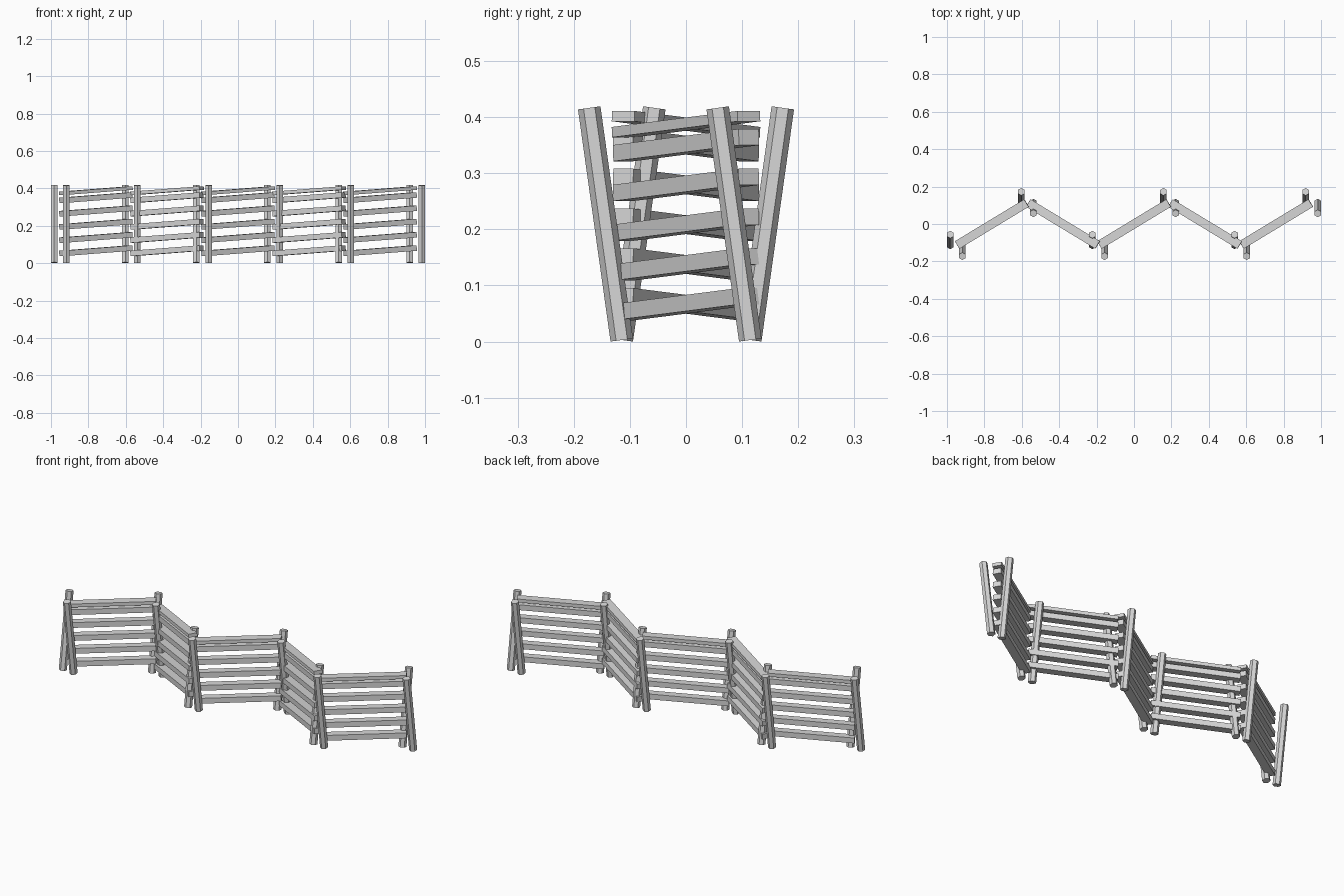
import bpy, math
from mathutils import Vector, Matrix

if "Cube" in bpy.data.objects:
    bpy.data.objects.remove(bpy.data.objects["Cube"])

wood = bpy.data.materials.new("weathered_grey")
wood.diffuse_color = (0.68, 0.68, 0.68, 1)
wood.use_nodes = True
wood.node_tree.nodes["Principled BSDF"].inputs["Base Color"].default_value = wood.diffuse_color

STEP = 0.38          # joint spacing along x
POST_Y = 0.1145      # post foot offset from the centre line
LEAN = 0.058         # sideways travel of a post from foot to top
POST_R = 0.0202
RAIL_Y = 0.112       # rail end offset from the centre line


def finish(name):
    ob = bpy.context.object
    ob.name = name
    ob.data.materials.append(wood)
    return ob


def post(name, x, y0, y1):
    """Six-sided leaning post, points facing front and back."""
    a, b = Vector((x, y0, 0.0028)), Vector((x, y1, 0.4165))
    d = b - a
    bpy.ops.mesh.primitive_cylinder_add(vertices=6, radius=POST_R, depth=d.length)
    ob = finish(name)
    tilt = -math.atan2(d.y, d.z)
    ob.matrix_world = Matrix.Translation((a + b) / 2) @ Matrix.Rotation(tilt, 4, 'X')


def rail(name, a, b, width, height):
    """Rectangular rail from point a to point b, kept upright."""
    d = b - a
    x = d.normalized()
    y = Vector((0, 0, 1)).cross(x).normalized()
    z = x.cross(y)
    bpy.ops.mesh.primitive_cube_add(size=1)
    ob = finish(name)
    ob.data.transform(Matrix.Diagonal((d.length, width, height, 1)))
    rot = Matrix((x, y, z)).transposed().to_4x4()
    ob.matrix_world = Matrix.Translation((a + b) / 2) @ rot


# Crossed post pairs at the zigzag joints
for i in range(6):
    c = -0.95 + STEP * i
    side = 1 if i % 2 else -1
    foot = side * POST_Y
    post(f"post_left_{i}", c - 0.0325, foot, foot + LEAN)
    post(f"post_right_{i}", c + 0.0325, foot, foot - LEAN)

# Rails of each panel: five thick ones and a thin flat one on top
rails = [(0.0665 + 0.0709 * k, 0.042, 0.029) for k in range(5)] + [(0.3875, 0.047, 0.0185)]
for i in range(5):
    x0 = -0.945 + STEP * i
    y0 = RAIL_Y if i % 2 else -RAIL_Y
    for k, (z, w, h) in enumerate(rails):
        rail(f"rail_{i}_{k}", Vector((x0, y0, z - 0.0143)),
             Vector((x0 + 0.37, -y0, z + 0.0143)), w, h)
